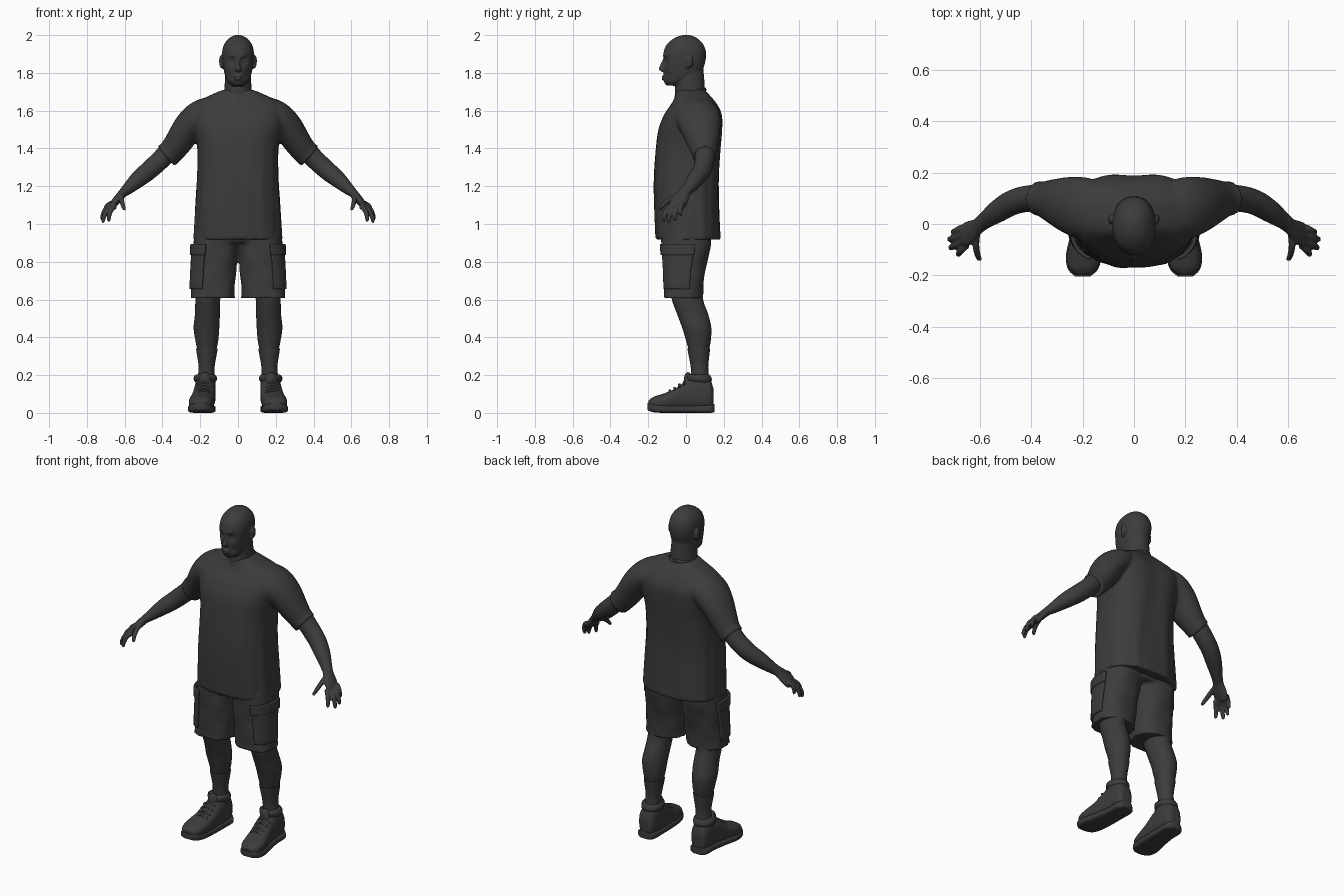
import bpy, bmesh, math
from mathutils import Vector, Matrix

if "Cube" in bpy.data.objects:
    bpy.data.objects.remove(bpy.data.objects["Cube"], do_unlink=True)

TONE = (0.045, 0.045, 0.045, 1)
charcoal = bpy.data.materials.new("charcoal")
charcoal.use_nodes = True
charcoal.diffuse_color = TONE
charcoal.node_tree.nodes["Principled BSDF"].inputs["Base Color"].default_value = TONE
X, Y, Z = Vector((1, 0, 0)), Vector((0, 1, 0)), Vector((0, 0, 1))


def resample(rings, steps):
    """Smooth spline through the (x, y, z, half width, half depth) rings."""
    out = []
    last = len(rings) - 1
    for i in range(last):
        quad = [rings[max(0, min(last, i + k))] for k in (-1, 0, 1, 2)]
        for s in range(steps):
            t = s / steps
            out.append([b + 0.5 * t * (c - a + t * (2*a - 5*b + 4*c - d + t * (3*(b - c) + d - a)))
                        for a, b, c, d in zip(*quad)])
    return out + [list(rings[-1])]


def loft(bm, rings, frame="Z", side=1, power=2, sides=32, steps=5, shape=None):
    """Skin elliptical rings; frame is the ring normal, or the path itself."""
    rings = resample(rings, steps)
    pts = [Vector(r[:3]) for r in rings]
    loops = []
    for i, (p, r) in enumerate(zip(pts, rings)):
        u, v = X, (Y if frame == "Z" else Z)
        if frame == "path":
            t = (pts[min(i + 1, len(pts) - 1)] - pts[max(i - 1, 0)]).normalized()
            v = (Y - t * Y.dot(t)).normalized()
            u = t.cross(v)
        loop = []
        for k in range(sides):
            a = math.tau * k / sides
            c, s = math.cos(a), math.sin(a)
            f = shape(a, p.z) if shape else 1
            q = p + u * math.copysign(abs(c) ** (2 / power), c) * max(r[3], 0.002) * f \
                  + v * math.copysign(abs(s) ** (2 / power), s) * max(r[4], 0.002) * f
            loop.append(bm.verts.new((q.x * side, q.y, q.z)))
        loops.append(loop)
    for lo, hi in zip(loops, loops[1:]):
        for k in range(sides):
            n = (k + 1) % sides
            bm.faces.new((lo[k], lo[n], hi[n], hi[k]))
    bm.faces.new(loops[0])
    bm.faces.new(loops[-1])


def blob(bm, centre, size):
    bmesh.ops.create_uvsphere(bm, u_segments=20, v_segments=12, radius=1,
                              matrix=Matrix.Translation(centre) @ Matrix.Diagonal((*size, 1)))


def band(bm, centre, rx, ry, thick, height, slope=0):
    """Elliptical ring of cloth, optionally tilted front to back."""
    rows = []
    for i in range(48):
        a = math.tau * i / 48
        row = []
        for k in range(8):
            b = math.tau * k / 8
            d = thick * math.cos(b)
            y = (ry + d) * math.sin(a)
            row.append(bm.verts.new(Vector(centre) + Vector(
                ((rx + d) * math.cos(a), y, height * math.sin(b) + slope * y))))
        rows.append(row)
    for i in range(48):
        for k in range(8):
            r, s, n = rows[i], rows[(i + 1) % 48], (k + 1) % 8
            bm.faces.new((r[k], s[k], s[n], r[n]))


def push(bm, centre, radius, dy):
    """Soft sculpting stroke along y, on both sides of the face."""
    for v in bm.verts:
        d = Vector((abs(v.co.x), v.co.y, v.co.z)) - Vector(centre)
        v.co.y += dy * math.exp(-d.length_squared / radius ** 2)


def finish(name, bm, voxel=0, mirror=False, thick=0):
    bmesh.ops.recalc_face_normals(bm, faces=bm.faces[:])
    mesh = bpy.data.meshes.new(name)
    bm.to_mesh(mesh)
    bm.free()
    ob = bpy.data.objects.new(name, mesh)
    bpy.context.collection.objects.link(ob)
    mesh.materials.append(charcoal)
    bpy.ops.object.select_all(action="DESELECT")
    ob.select_set(True)
    bpy.context.view_layer.objects.active = ob
    bpy.ops.object.shade_smooth_by_angle(angle=math.radians(45))
    if thick:
        m = ob.modifiers.new("thickness", "SOLIDIFY")
        m.thickness, m.offset = thick, 0
        m = ob.modifiers.new("soft_edge", "BEVEL")
        m.width, m.segments = thick * 0.3, 2
    if voxel:
        m = ob.modifiers.new("blend", "REMESH")
        m.mode, m.voxel_size, m.use_smooth_shade = "VOXEL", voxel, True
        m = ob.modifiers.new("relax", "SMOOTH")
        m.factor, m.iterations = 0.5, 2
    if mirror:
        ob.modifiers.new("other_side", "MIRROR")
    return ob


# Head with face, ears and neck
bm = bmesh.new()
loft(bm, [(0, -.065, 1.732, .032, .033), (0, -.05, 1.755, .055, .062), (0, -.02, 1.79, .07, .097),
          (0, -.012, 1.83, .078, .106), (0, -.008, 1.87, .083, .112), (0, -.006, 1.91, .084, .112),
          (0, -.005, 1.95, .074, .097), (0, -.002, 1.98, .051, .066), (0, 0, 1.995, .028, .036),
          (0, 0, 2.002, .005, .006)], sides=72, steps=8, power=2.15)
push(bm, (.033, -.112, 1.864), .019, .017)
push(bm, (.028, -.118, 1.888), .016, -.007)
push(bm, (0, -.118, 1.775), .02, -.005)
push(bm, (0, -.105, 1.742), .018, -.006)
push(bm, (.045, -.1, 1.79), .02, .006)
loft(bm, [(0, -.111, 1.875, .008, .01), (0, -.12, 1.845, .01, .015), (0, -.125, 1.82, .016, .019),
          (0, -.117, 1.806, .013, .012)], sides=16)
loft(bm, [(0, .025, 1.6, .09, .085), (0, .022, 1.68, .075, .08), (0, .019, 1.75, .07, .079),
          (0, .012, 1.82, .066, .08)])
for z, w in ((1.78, .025), (1.767, .022)):
    blob(bm, (0, -.117, z), (w, .012, .006))
for s in (-1, 1):
    blob(bm, (s * .033, -.09, 1.865), (.014, .014, .01))
    blob(bm, (s * .088, .018, 1.862), (.012, .02, .034))
    blob(bm, (s * .086, .008, 1.836), (.009, .011, .014))
finish("head_and_neck", bm, voxel=.0045)


# Shirt with spine valley, cloth folds and sleeves
def folds(a, z):
    low = max(0, min(1, (1.5 - z) / .3))
    spine = math.exp(-((a - math.pi / 2) / .2) ** 2) * max(0, min(1, (z - .95) / .3))
    return 1 - .06 * spine + low * (.009 * math.sin(9 * a + 4 * z) + .006 * math.sin(17 * a - 5 * z))


bm = bmesh.new()
loft(bm, [(0, .012, .918, .235, .172), (0, .005, 1.1, .225, .174), (0, .005, 1.25, .215, .175),
          (0, .015, 1.4, .215, .175), (0, .026, 1.5, .235, .172), (0, .04, 1.58, .25, .155),
          (0, .045, 1.64, .225, .12), (0, .036, 1.685, .14, .09), (0, .028, 1.71, .08, .075)],
     power=2.5, sides=96, shape=folds)
for s in (-1, 1):
    loft(bm, [(.1, .045, 1.6, .08, .1), (.19, .06, 1.575, .085, .12), (.255, .075, 1.52, .082, .11),
              (.317, .09, 1.43, .073, .085), (.352, .097, 1.385, .068, .07),
              (.38, .1, 1.36, .069, .066)], frame="path", side=s)
finish("shirt", bm, voxel=.009)
bm = bmesh.new()
band(bm, (0, .023, 1.69), .078, .079, .006, .013, slope=.24)
finish("shirt_collar", bm)

# Arms with hands
bm = bmesh.new()
loft(bm, [(.33, .095, 1.43, .055, .055), (.4, .1, 1.35, .052, .052), (.47, .085, 1.285, .05, .049),
          (.53, .05, 1.235, .044, .044), (.585, .01, 1.185, .031, .032), (.61, -.01, 1.163, .024, .032),
          (.635, -.028, 1.135, .022, .043), (.655, -.042, 1.11, .02, .046),
          (.67, -.052, 1.088, .014, .038)], frame="path")
fingers = [((.672, -.015, 1.11), (.705, -.03, 1.045)), ((.673, -.04, 1.1), (.722, -.06, 1.02)),
           ((.664, -.062, 1.095), (.718, -.094, 1.008)), ((.65, -.08, 1.095), (.686, -.121, 1.015)),
           ((.612, -.03, 1.15), (.602, -.143, 1.076))]
for base, tip in fingers:
    base, tip = Vector(base), Vector(tip)
    bend = Vector((.008, -.006, .01))
    path = [(base, .014), (base.lerp(tip, .4) + bend, .0135),
            (base.lerp(tip, .75) + bend * .7, .012), (base.lerp(tip, .95), .009), (tip, .005)]
    loft(bm, [(*p, r, r) for p, r in path], frame="path", sides=14)
finish("arms_and_hands", bm, voxel=.005, mirror=True)

# Shorts
trouser = [(.135, -.015, .608, .118, .106), (.133, -.014, .64, .115, .104),
           (.126, -.01, .75, .116, .112), (.118, 0, .88, .118, .13), (.112, 0, .96, .115, .135)]


def creases(a, z):
    return 1 + .012 * math.sin(5 * a + 30 * z) + .008 * math.sin(3 * a - 45 * z)


bm = bmesh.new()
for s in (-1, 1):
    loft(bm, trouser, side=s, power=2.4, sides=48, shape=creases)
loft(bm, [(0, 0, .9, .2, .12), (0, 0, .94, .225, .135), (0, 0, 1.02, .2, .13)], power=2.6)
finish("shorts", bm, voxel=.008)


# Cargo pockets wrapped round the outside of each leg
def patch(name, start, end, low, high, offset):
    bm = bmesh.new()
    rings = resample(trouser, 8)
    rows = []
    for j in range(7):
        z = low + (high - low) * j / 6
        r = min(rings, key=lambda q: abs(q[2] - z))
        row = []
        for i in range(15):
            a = math.radians(start + (end - start) * i / 14)
            c, s = math.cos(a), math.sin(a)
            row.append(bm.verts.new((r[0] + (r[3] + offset) * math.copysign(abs(c) ** .83, c),
                                     r[1] + (r[4] + offset) * math.copysign(abs(s) ** .83, s), z)))
        rows.append(row)
    for lo, hi in zip(rows, rows[1:]):
        for i in range(14):
            bm.faces.new((lo[i], lo[i + 1], hi[i + 1], hi[i]))
    finish(name, bm, mirror=True, thick=.014)


patch("cargo_pocket", -66, 14, .655, .86, .004)
patch("pocket_flap", -70, 16, .835, .895, .01)

# Legs and socks
bm = bmesh.new()
loft(bm, [(.15, 0, .7, .075, .09), (.16, .008, .6, .066, .083), (.162, .036, .52, .066, .082),
          (.167, .057, .45, .068, .077), (.165, .066, .38, .06, .065), (.165, .068, .33, .05, .054),
          (.166, .072, .25, .04, .044), (.168, .075, .15, .04, .044)])
finish("legs", bm, mirror=True)
bm = bmesh.new()
loft(bm, [(.165, .067, .342, .057, .06), (.165, .068, .325, .055, .058), (.166, .071, .25, .043, .047),
          (.168, .074, .2, .043, .046), (.168, .075, .12, .045, .048)])
finish("socks", bm, mirror=True)

# Shoes: upper, ankle collar, tongue, strap, laces and sole
bm = bmesh.new()
loft(bm, [(.175, .146, .075, .028, .05), (.175, .125, .095, .05, .08), (.175, .06, .1, .057, .088),
          (.178, 0, .09, .059, .078), (.185, -.06, .07, .063, .057), (.194, -.12, .057, .066, .045),
          (.198, -.17, .05, .057, .036), (.2, -.198, .045, .028, .022)], frame="Y", power=2.5)
loft(bm, [(.171, .075, .1, .052, .062), (.172, .072, .16, .054, .062), (.173, .069, .203, .055, .06)])
blob(bm, (.175, .01, .175), (.032, .022, .042))
finish("shoe_uppers", bm, voxel=.006, mirror=True)
bm = bmesh.new()
band(bm, (.173, .068, .182), .055, .062, .007, .017, slope=-.1)
finish("ankle_straps", bm, mirror=True)
bm = bmesh.new()
for y, z in ((-.01, .165), (-.035, .15), (-.06, .132), (-.085, .119)):
    loft(bm, [(.145, y, z - .016, .006, .007), (.183, y, z, .006, .007),
              (.221, y, z - .016, .006, .007)], frame="path", sides=10)
finish("laces", bm, mirror=True)
bm = bmesh.new()
loft(bm, [(.175, .15, .026, .034, .022), (.175, .125, .021, .055, .021), (.176, .05, .02, .057, .02),
          (.184, -.04, .02, .064, .02), (.195, -.12, .021, .07, .021), (.199, -.175, .026, .059, .022),
          (.2, -.204, .034, .03, .018)], frame="Y", power=4)
finish("shoe_soles", bm, mirror=True)
